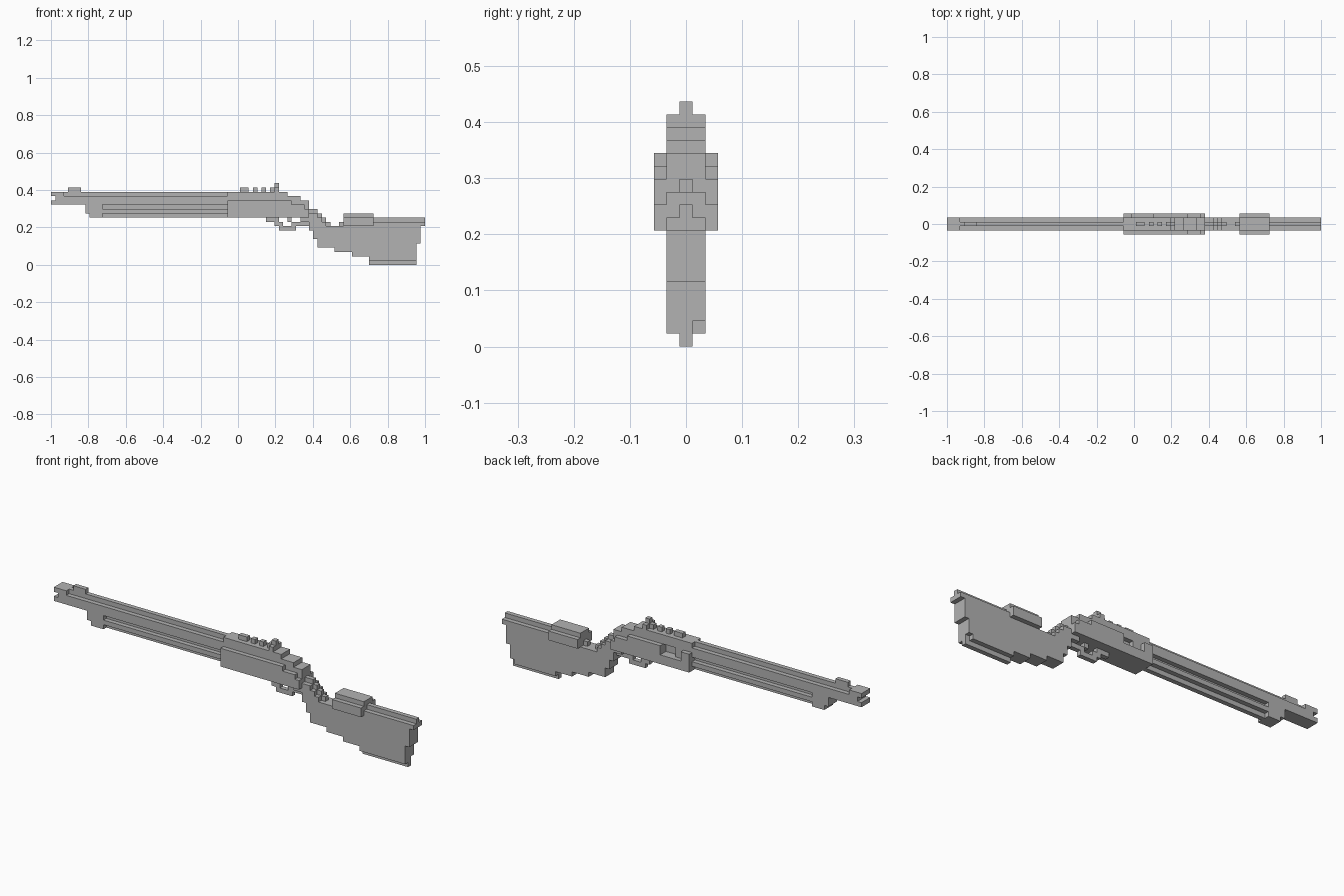
import bpy
import bmesh
from mathutils import Vector

LENGTH = 87
U = 2.0 / LENGTH          # one grid cell
CORE, BODY, WIDE = 0, 1, 2  # half widths in cells
cells = {}                # (i, j, k) -> part name


def fill(part, i0, i1, k0, k1, half):
    """Fill a block of cells, centred across the width, for one part."""
    for i in range(i0, i1):
        for k in range(k0, k1):
            for j in range(-half, half + 1):
                cells.setdefault((i, j, k), part)


def carve(i0, i1, j0, j1, k0, k1):
    """Remove a block of cells."""
    for i in range(i0, i1):
        for j in range(j0, j1):
            for k in range(k0, k1):
                cells.pop((i, j, k), None)


# Barrel with a narrow top rib, muzzle block and slot
fill("barrel", 0, 41, 14, 16, BODY)
fill("barrel", 0, 3, 16, 17, BODY)
fill("barrel_rib", 3, 41, 16, 17, CORE)
carve(0, 1, -1, 2, 15, 16)
fill("front_sight", 4, 7, 17, 18, CORE)

# Magazine tube, recessed above and below, with its end block
fill("tube_cap", 8, 12, 12, 14, BODY)
fill("tube_cap", 9, 12, 11, 12, BODY)
fill("magazine_tube", 12, 41, 12, 13, BODY)
fill("magazine_tube", 12, 41, 11, 14, CORE)

# Receiver, stepping down toward the wrist
for i0, i1, top in ((41, 55, 17), (55, 58, 16), (58, 60, 15)):
    fill("receiver", i0, i1, 11, top, BODY)
for i0, i1, top in ((41, 56, 15), (56, 59, 14), (59, 60, 13)):
    fill("receiver", i0, i1, 11, top, WIDE)

# Ejection port on the back side
carve(43, 48, 2, 3, 13, 15)
carve(45, 48, 1, 2, 13, 15)

# Rear sight and top studs
for i0, i1 in ((44, 46), (47, 48), (49, 50), (51, 52)):
    fill("top_stud", i0, i1, 17, 18, CORE)
fill("rear_sight", 52, 53, 17, 18, BODY)
fill("rear_sight", 52, 53, 18, 19, CORE)

# Trigger and its guard
fill("trigger_guard", 50, 53, 10, 11, CORE)
fill("trigger_guard", 52, 54, 9, 10, CORE)
fill("trigger_guard", 53, 57, 8, 9, CORE)
fill("trigger_guard", 56, 60, 9, 10, CORE)
fill("trigger", 55, 56, 10, 11, CORE)

# Wrist: stepped body with a narrow ridge one cell higher
fill("wrist", 58, 60, 10, 11, BODY)
for i, bottom, top in ((60, 8, 12), (61, 6, 12), (62, 4, 11), (63, 4, 10), (64, 4, 9)):
    fill("wrist", i, i + 1, bottom, top, BODY)
    fill("wrist_ridge", i, i + 1, top, top + 1, CORE)

# Stock with stepped belly, comb and butt
for i0, i1, bottom in ((65, 66, 4), (66, 70, 3), (70, 74, 2), (74, 85, 1), (85, 86, 5)):
    fill("stock", i0, i1, bottom, 9, BODY)
fill("stock_comb", 67, 68, 9, 10, CORE)
fill("stock_comb", 68, LENGTH, 9, 10, BODY)
fill("stock_comb", 68, LENGTH, 10, 11, CORE)
fill("stock_keel", 74, 85, 0, 1, CORE)
carve(84, 85, 1, 2, 1, 2)

# Cheek rest around the comb
fill("cheek_rest", 68, 75, 9, 11, WIDE)
fill("cheek_rest", 68, 75, 11, 12, BODY)

# Single grey finish
grey = bpy.data.materials.new("plain_grey")
colour = (0.45, 0.45, 0.45, 1.0)
grey.use_nodes = True
grey.diffuse_color = colour
for node in grey.node_tree.nodes:
    if node.type == "BSDF_PRINCIPLED":
        node.inputs["Base Color"].default_value = colour

default = bpy.data.objects.get("Cube")
if default:
    bpy.data.objects.remove(default, do_unlink=True)


def build(part):
    """Make the outer skin of one part and merge its flat areas."""
    bm = bmesh.new()
    for cell, owner in cells.items():
        if owner != part:
            continue
        centre = Vector(cell) + Vector((0.5 - LENGTH / 2, 0, 0.5))
        for axis in range(3):
            for sign in (-1, 1):
                neighbour = list(cell)
                neighbour[axis] += sign
                if tuple(neighbour) in cells:
                    continue
                n, a, b = Vector(), Vector(), Vector()
                n[axis] = sign / 2
                a[(axis + 1) % 3] = 0.5
                b[(axis + 2) % 3] = sign / 2
                corners = (-a - b, a - b, a + b, b - a)
                bm.faces.new([bm.verts.new((centre + n + c) * U) for c in corners])
    bmesh.ops.remove_doubles(bm, verts=bm.verts, dist=U / 10)
    bmesh.ops.dissolve_limit(bm, angle_limit=0.01, verts=bm.verts, edges=bm.edges)
    mesh = bpy.data.meshes.new(part)
    bm.to_mesh(mesh)
    bm.free()
    mesh.materials.append(grey)
    bpy.context.collection.objects.link(bpy.data.objects.new(part, mesh))


for name in sorted(set(cells.values())):
    build(name)
